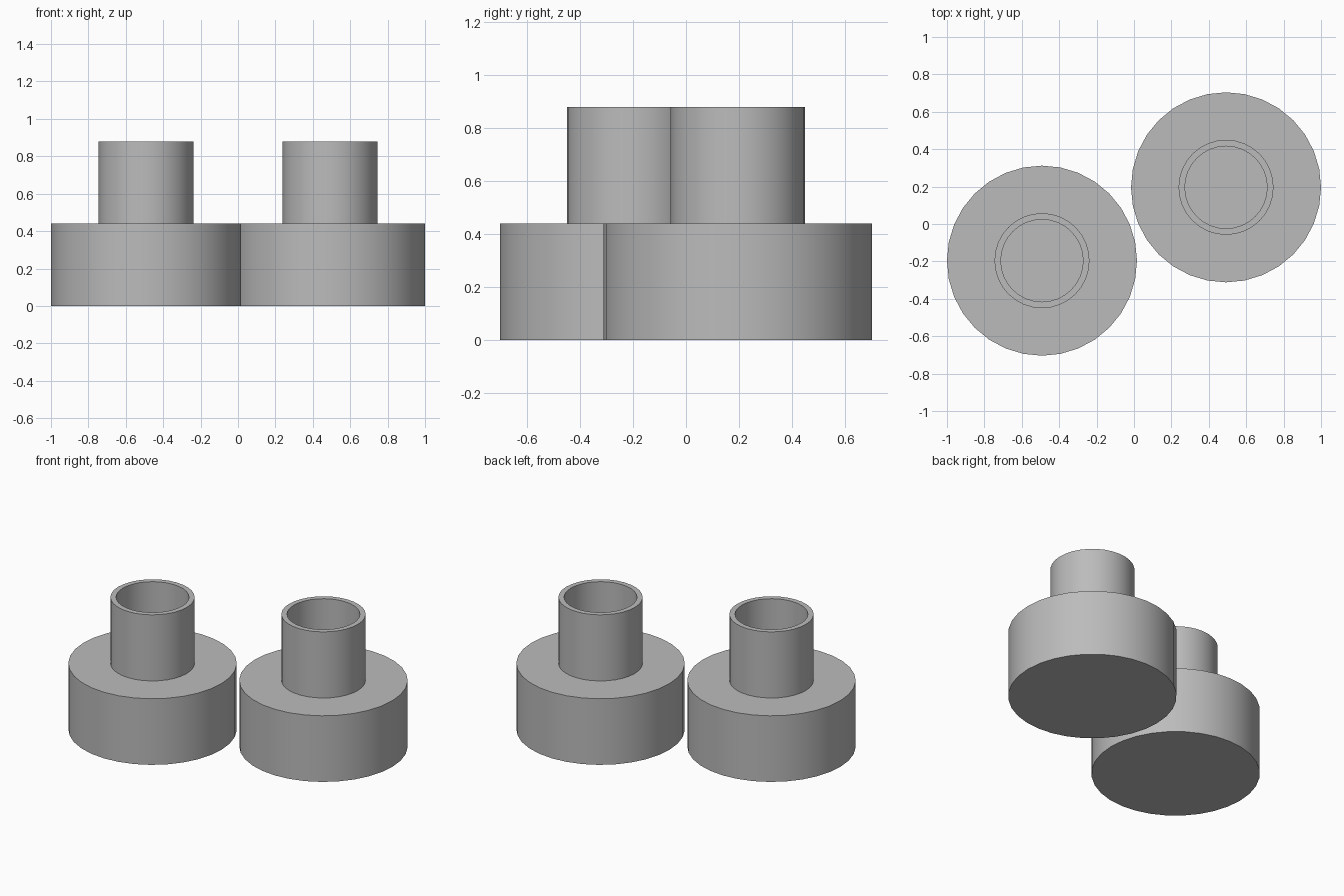
import bpy, math

if "Cube" in bpy.data.objects:
    bpy.data.objects.remove(bpy.data.objects["Cube"])

SIDES = 32
BASE_R, NECK_R, BORE_R = 0.508, 0.254, 0.22
BASE_TOP, NECK_TOP = 0.44, 0.88

grey = bpy.data.materials.new("plain grey")
grey.diffuse_color = (0.5, 0.5, 0.5, 1)
grey.use_nodes = True
grey.node_tree.nodes["Principled BSDF"].inputs["Base Color"].default_value = grey.diffuse_color

# Outline from the underside, up the base and neck, then down the bore
PROFILE = [(BASE_R, 0), (BASE_R, BASE_TOP), (NECK_R, BASE_TOP),
           (NECK_R, NECK_TOP), (BORE_R, NECK_TOP), (BORE_R, BASE_TOP)]


def flanged_socket(name, x, y):
    """Turn the outline into one closed solid."""
    verts = [(r * math.cos(2 * math.pi * i / SIDES),
              r * math.sin(2 * math.pi * i / SIDES), z)
             for r, z in PROFILE for i in range(SIDES)]
    faces = [(k * SIDES + i, k * SIDES + (i + 1) % SIDES,
              (k + 1) * SIDES + (i + 1) % SIDES, (k + 1) * SIDES + i)
             for k in range(len(PROFILE) - 1) for i in range(SIDES)]
    faces.append(tuple(reversed(range(SIDES))))                # underside
    last = (len(PROFILE) - 1) * SIDES
    faces.append(tuple(range(last, last + SIDES)))             # bore floor
    mesh = bpy.data.meshes.new(name)
    mesh.from_pydata(verts, [], faces)
    mesh.materials.append(grey)
    obj = bpy.data.objects.new(name, mesh)
    obj.location = (x, y, 0)
    bpy.context.collection.objects.link(obj)
    bpy.ops.object.select_all(action='DESELECT')
    obj.select_set(True)
    bpy.context.view_layer.objects.active = obj
    bpy.ops.object.shade_smooth_by_angle(angle=math.radians(30))


# Two identical sockets side by side on a diagonal
flanged_socket("left_socket", -0.492, -0.196)
flanged_socket("right_socket", 0.492, 0.196)
